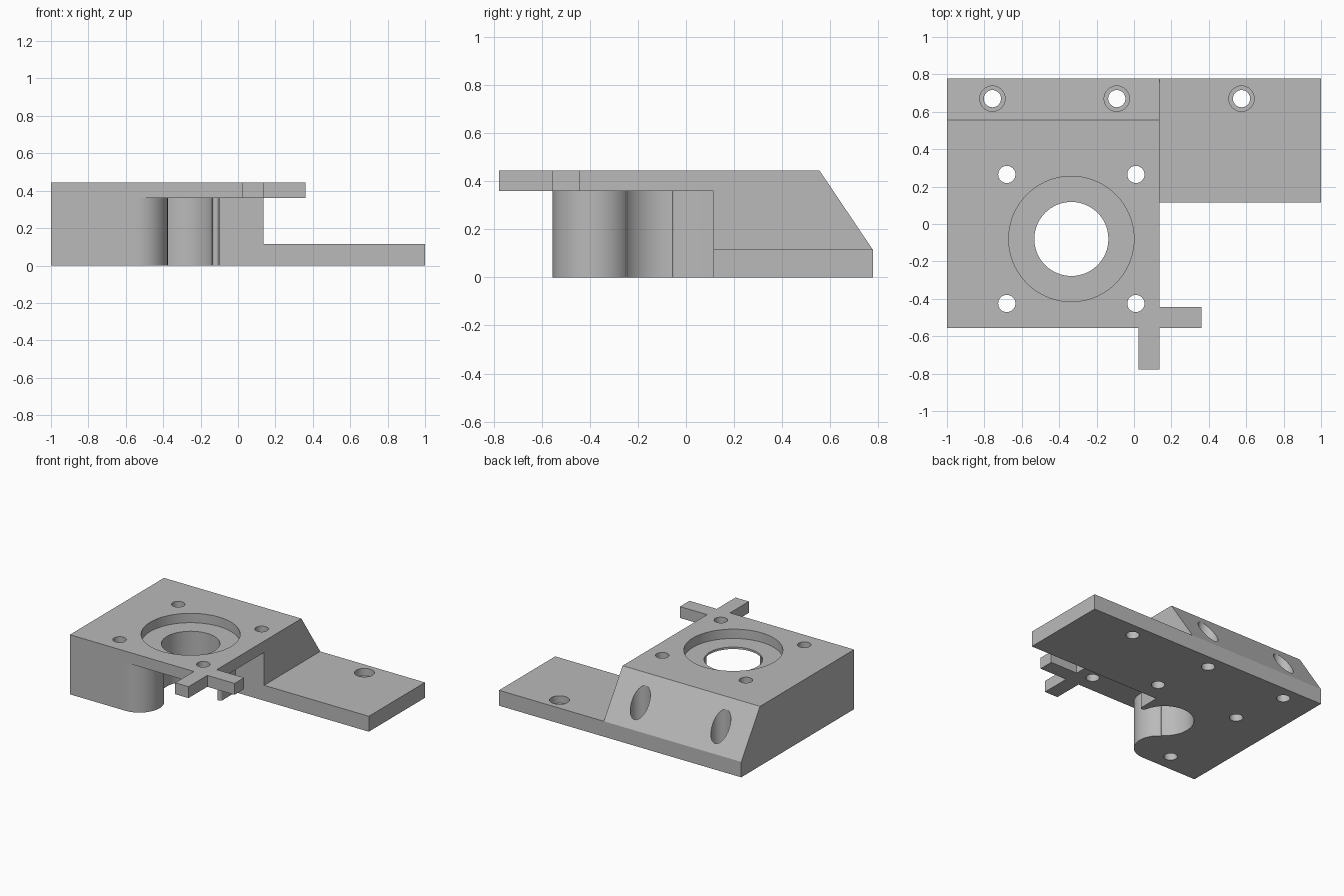
import bpy, bmesh, math
from mathutils import Vector

cube = bpy.data.objects.get("Cube")
if cube:
    bpy.data.objects.remove(cube, do_unlink=True)

grey = bpy.data.materials.new("plain_grey")
grey.use_nodes = True
grey.diffuse_color = (0.49, 0.49, 0.49, 1)
grey.node_tree.nodes["Principled BSDF"].inputs["Base Color"].default_value = (0.49, 0.49, 0.49, 1)


def prism(name, points, offset):
    """Extrude a closed outline of 3D points along an offset."""
    bm = bmesh.new()
    face = bm.faces.new([bm.verts.new(p) for p in points])
    moved = bmesh.ops.extrude_face_region(bm, geom=[face])["geom"]
    bmesh.ops.translate(bm, vec=Vector(offset),
                        verts=[v for v in moved if isinstance(v, bmesh.types.BMVert)])
    bmesh.ops.recalc_face_normals(bm, faces=bm.faces)
    mesh = bpy.data.meshes.new(name)
    bm.to_mesh(mesh)
    bm.free()
    mesh.materials.append(grey)
    obj = bpy.data.objects.new(name, mesh)
    bpy.context.collection.objects.link(obj)
    return obj


def box(name, x0, x1, y0, y1, z0, z1):
    return prism(name, [(x0, y0, z0), (x1, y0, z0), (x1, y1, z0), (x0, y1, z0)],
                 (0, 0, z1 - z0))


def arc(cx, cy, r, start, end, steps):
    angles = [math.radians(start + (end - start) * i / steps) for i in range(steps + 1)]
    return [(cx + r * math.cos(a), cy + r * math.sin(a)) for a in angles]


def cylinder(name, x, y, r, z0, z1, sides=48):
    ring = arc(x, y, r, 0, 360, sides)[:-1]
    return prism(name, [(px, py, z0) for px, py in ring], (0, 0, z1 - z0))


def combine(body, tool, operation):
    tool.hide_render = True
    mod = body.modifiers.new(operation.lower(), 'BOOLEAN')
    mod.operation, mod.solver, mod.object = operation, 'EXACT', tool
    bpy.context.view_layer.objects.active = body
    bpy.ops.object.modifier_apply(modifier=mod.name)
    bpy.data.objects.remove(tool, do_unlink=True)


LEFT, EDGE, FRONT, BACK = -1, 0.135, -0.555, 0.777
TOP, UNDER, PLATE, STEP = 0.445, 0.36, 0.115, 0.115
CX, CY = -0.335, -0.08

# Main block with sloped back
side = [(FRONT, 0), (BACK, 0), (BACK, PLATE), (0.555, TOP), (FRONT, TOP)]
body = prism("mount_bracket", [(LEFT, y, z) for y, z in side], (EDGE - LEFT, 0, 0))

# Pocket under the front corner: rounded boss, bore wall and thin lip
outline = [(-0.542, -0.8)]
outline += arc(-0.542, FRONT + 0.167, 0.167, -90, 55.7, 24)
outline += arc(CX, CY, 0.2, 235.7, 10, 48)
outline += arc(-0.118, -0.04, 0.018, 195, 360, 12)
outline += [(-0.1, STEP), (0.4, STEP), (0.4, -0.8)]
combine(body, prism("pocket", [(x, y, -0.1) for x, y in outline], (0, 0, UNDER + 0.1)),
        'DIFFERENCE')

# Side flange and the two alignment arms
for args in [("side_flange", 0.05, 1, STEP, BACK, 0, PLATE),
             ("front_arm", 0.025, EDGE, -0.777, -0.52, UNDER, TOP),
             ("side_arm", 0.09, 0.36, FRONT, -0.443, UNDER, TOP)]:
    combine(body, box(*args), 'UNION')

# Central bore and shallow round recess
combine(body, cylinder("bore", CX, CY, 0.198, 0.2, 0.6, 64), 'DIFFERENCE')
combine(body, cylinder("recess", CX, CY, 0.335, TOP - 0.07, 0.6, 72), 'DIFFERENCE')

# Four screw holes around the bore
for sx in (-1, 1):
    for sy in (-1, 1):
        combine(body, cylinder("screw_hole", CX + sx * 0.345, CY + sy * 0.345, 0.046,
                               -0.1, 0.6, 32), 'DIFFERENCE')

# Counterbored holes along the back
for x in (-0.757, -0.092, 0.575):
    combine(body, cylinder("back_hole", x, 0.67, 0.046, -0.1, 0.6, 32), 'DIFFERENCE')
    combine(body, cylinder("counterbore", x, 0.67, 0.068, 0.06, 0.6, 32), 'DIFFERENCE')

bpy.ops.object.select_all(action='DESELECT')
body.select_set(True)
bpy.context.view_layer.objects.active = body
bpy.ops.object.shade_smooth_by_angle(angle=math.radians(30))
